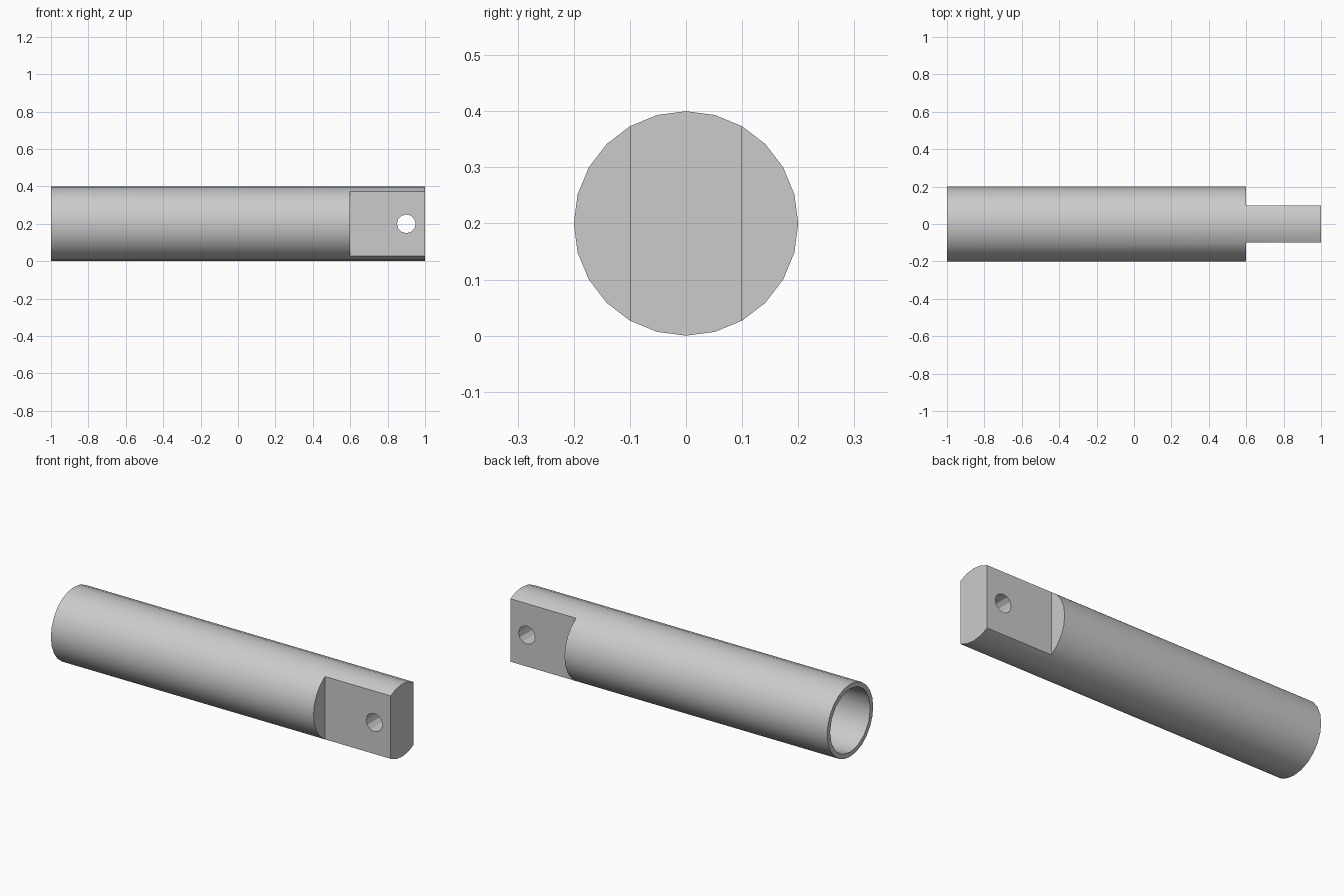
import bpy, bmesh
from math import sin, cos, pi, radians
from mathutils import Matrix

cube = bpy.data.objects.get("Cube")
if cube:
    bpy.data.objects.remove(cube, do_unlink=True)

RADIUS, SIDES = 0.2, 24
BACK, SHOULDER, TIP = -1.0, 0.6, 1.0

grey = bpy.data.materials.new("plain grey")
grey.use_nodes = True
colour = (0.6, 0.6, 0.6, 1)
grey.diffuse_color = colour
grey.node_tree.nodes["Principled BSDF"].inputs["Base Color"].default_value = colour


def make_object(name, bm):
    bmesh.ops.recalc_face_normals(bm, faces=bm.faces)
    mesh = bpy.data.meshes.new(name)
    bm.to_mesh(mesh)
    bm.free()
    mesh.materials.append(grey)
    obj = bpy.data.objects.new(name, mesh)
    bpy.context.collection.objects.link(obj)
    return obj


def make_cutter(name, radius, depth, sides, location, axis):
    bm = bmesh.new()
    place = Matrix.Translation(location) @ Matrix.Rotation(pi / 2, 4, axis)
    bmesh.ops.create_cone(bm, cap_ends=True, segments=sides, radius1=radius,
                          radius2=radius, depth=depth, matrix=place)
    obj = make_object(name, bm)
    obj.hide_render = True
    obj.hide_viewport = True
    return obj


# Round rod, its shoulder face split so the flat tang can be extruded
bm = bmesh.new()
rings = []
for x in (BACK, SHOULDER):
    angles = [2 * pi * i / SIDES for i in range(SIDES)]
    rings.append([bm.verts.new((x, RADIUS * sin(a), RADIUS + RADIUS * cos(a)))
                  for a in angles])
back, front = rings
for i in range(SIDES):
    j = (i + 1) % SIDES
    bm.faces.new((back[i], back[j], front[j], front[i]))
bm.faces.new(back)
k = SIDES // 12                     # vertices where the flats begin
half = SIDES // 2
bm.faces.new(front[k:half - k + 1])
bm.faces.new(front[half + k:SIDES - k + 1])
tang = bm.faces.new(front[:k + 1] + front[half - k:half + k + 1] + front[SIDES - k:])
end = bmesh.ops.extrude_face_region(bm, geom=[tang])["geom"]
bmesh.ops.translate(bm, vec=(TIP - SHOULDER, 0, 0),
                    verts=[g for g in end if isinstance(g, bmesh.types.BMVert)])
if tang.is_valid:
    bmesh.ops.delete(bm, geom=[tang], context='FACES_ONLY')
rod = make_object("rod_with_flat_tang", bm)

# Blind bore in the back end and cross hole through the tang
cutters = [
    make_cutter("bore_cutter", 0.175, 2.8, 16, (BACK, 0, RADIUS), 'Y'),
    make_cutter("pin_hole_cutter", 0.05, 0.6, 12, (0.9, 0, RADIUS), 'X'),
]
for cutter in cutters:
    mod = rod.modifiers.new(cutter.name, 'BOOLEAN')
    mod.operation = 'DIFFERENCE'
    mod.solver = 'EXACT'
    mod.object = cutter

# Bake the cuts, then smooth the barrel while keeping edges crisp
bpy.ops.object.select_all(action='DESELECT')
rod.select_set(True)
bpy.context.view_layer.objects.active = rod
for cutter in cutters:
    bpy.ops.object.modifier_apply(modifier=cutter.name)
    bpy.data.objects.remove(cutter, do_unlink=True)
bpy.ops.object.shade_smooth_by_angle(angle=radians(26))
